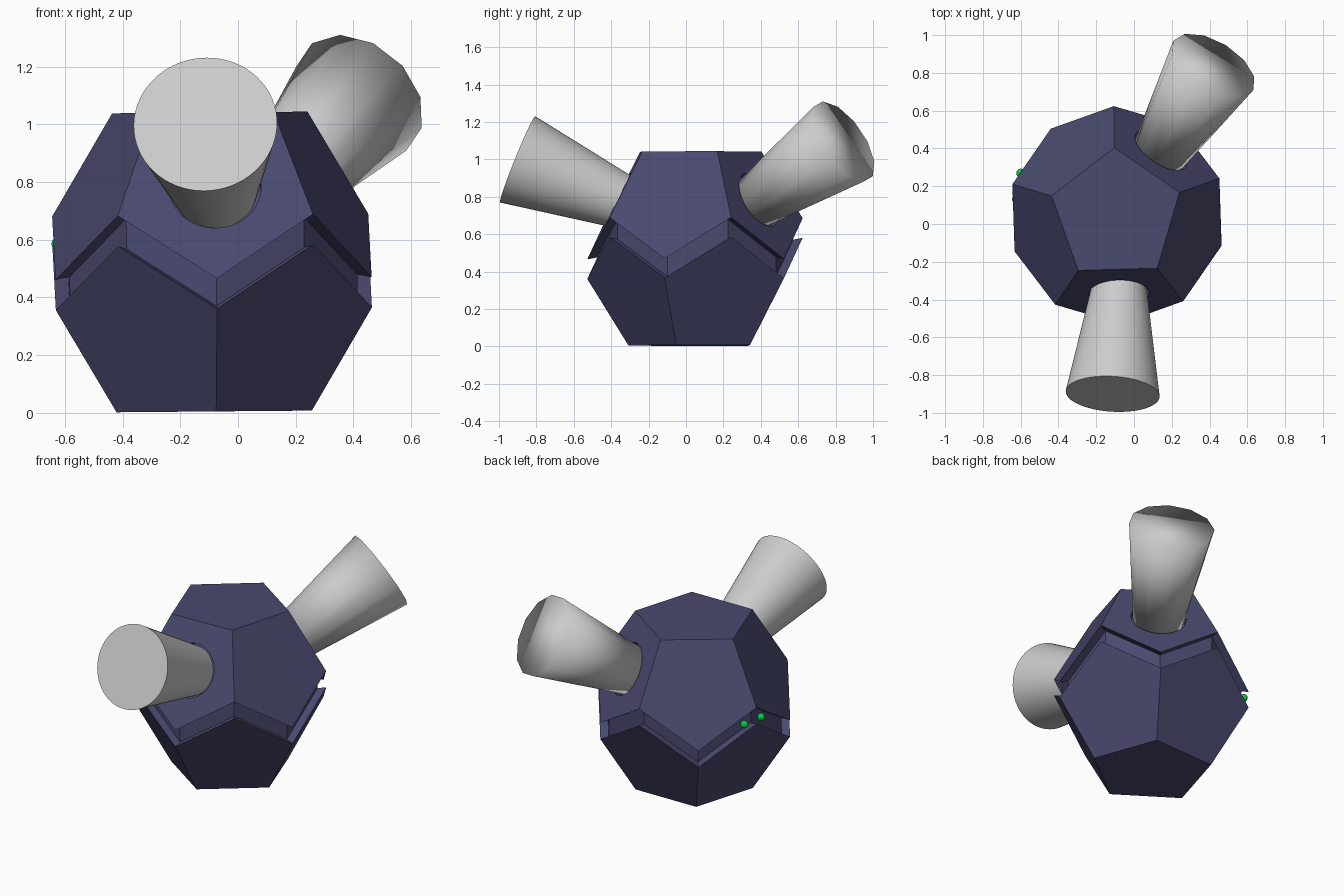
import bpy, bmesh, math
from mathutils import Vector, Matrix

if "Cube" in bpy.data.objects:
    bpy.data.objects.remove(bpy.data.objects["Cube"])

CENTER = Vector((-0.09, 0.048, 0.523))
GAP = 0.0525                                   # half the separation of the shells
IN_R = 0.4655                                  # centre-to-face distance
TURN = Matrix.Rotation(math.radians(-0.5), 4, 'Y') @ Matrix.Rotation(math.radians(1.6), 4, 'Z')


def material(name, rgb):
    m = bpy.data.materials.new(name)
    m.diffuse_color = (*rgb, 1)
    m.use_nodes = True
    m.node_tree.nodes["Principled BSDF"].inputs["Base Color"].default_value = m.diffuse_color
    return m


def make_object(name, bm, mat=None):
    bmesh.ops.recalc_face_normals(bm, faces=bm.faces)
    me = bpy.data.meshes.new(name)
    bm.to_mesh(me)
    bm.free()
    ob = bpy.data.objects.new(name, me)
    bpy.context.collection.objects.link(ob)
    if mat:
        me.materials.append(mat)
    return ob


def tapered(name, start, end, r1, r2, sides, angle=None):
    """Capped cone running from start to end."""
    axis = end - start
    bm = bmesh.new()
    rot = axis.to_track_quat('Z', 'Y').to_matrix().to_4x4()
    bmesh.ops.create_cone(bm, cap_ends=True, segments=sides, radius1=r1, radius2=r2,
                          depth=axis.length,
                          matrix=Matrix.Translation((start + end) / 2) @ rot)
    ob = make_object(name, bm)
    if angle:
        ob.data.polygons.foreach_set("use_smooth", [True] * len(ob.data.polygons))
        if angle < 180:
            bpy.ops.object.select_all(action='DESELECT')
            ob.select_set(True)
            bpy.context.view_layer.objects.active = ob
            bpy.ops.object.shade_smooth_by_angle(angle=math.radians(angle))
    return ob


blue = material("dark_blue", (0.067, 0.067, 0.16))
green = material("green", (0.0, 0.6, 0.06))

# Split twelve-sided body: two shells joined by a recessed zigzag wall
bm = bmesh.new()


def ring(n, radius, start, zfun):
    out = []
    for k in range(n):
        a = math.radians(start + 360 / n * k)
        p = Vector((radius * math.cos(a), radius * math.sin(a), zfun(k)))
        out.append(bm.verts.new(CENTER + TURN @ p))
    return out


def zigzag(scale, shift):
    return ring(10, 0.576 * scale, 90, lambda k: 0.11 * scale * (-1) ** k + shift)


top = ring(5, 0.356, 90, lambda k: IN_R + GAP)
bottom = ring(5, 0.356, 126, lambda k: -IN_R - GAP)
bands = [zigzag(1, GAP), zigzag(0.91, GAP), zigzag(0.91, -GAP), zigzag(1, -GAP)]
bm.faces.new(top)
bm.faces.new(bottom)
for k in range(5):
    for cap, zig, s in ((top, bands[0], 2 * k), (bottom, bands[3], 2 * k + 1)):
        bm.faces.new([cap[k], cap[(k + 1) % 5]] + [zig[(s + i) % 10] for i in (2, 1, 0)])
for upper, lower in zip(bands, bands[1:]):
    for k in range(10):
        j = (k + 1) % 10
        bm.faces.new([upper[k], upper[j], lower[j], lower[k]])
body = make_object("split_body", bm, blue)

# Horns in round sockets on two upper faces
horns = (("front_horn", -90, Vector((-0.113, -0.90, 1.0)), 64, 30),
         ("back_horn", 54, Vector((0.42, 0.84, 1.095)), 12, 180))
for name, azimuth, end, sides, smooth in horns:
    a = math.radians(azimuth + 1.6)
    normal = TURN.to_3x3() @ Vector((0.8944 * math.cos(a - math.radians(1.6)),
                                     0.8944 * math.sin(a - math.radians(1.6)), 0.4472))
    seat = CENTER + Vector((0, 0, GAP)) + normal * IN_R
    axis = (end - seat).normalized()
    tapered(name, seat - axis * 0.025, end, 0.147, 0.249, sides, smooth)
    cutter = tapered(name + "_socket_cutter", seat - normal * 0.05, seat + normal * 0.05,
                     0.16, 0.16, 48)
    cutter.hide_render = True
    cutter.hide_set(True)
    cut = body.modifiers.new("socket", 'BOOLEAN')
    cut.operation = 'DIFFERENCE'
    cut.solver = 'EXACT'
    cut.object = cutter

# Small green lights in the gap on the left
for i, pos in enumerate(((-0.60, 0.27, 0.585), (-0.623, 0.133, 0.585))):
    bm = bmesh.new()
    bmesh.ops.create_uvsphere(bm, u_segments=20, v_segments=12, radius=0.023,
                              matrix=Matrix.Translation(pos))
    for f in bm.faces:
        f.smooth = True
    make_object(f"green_light_{i + 1}", bm, green)
